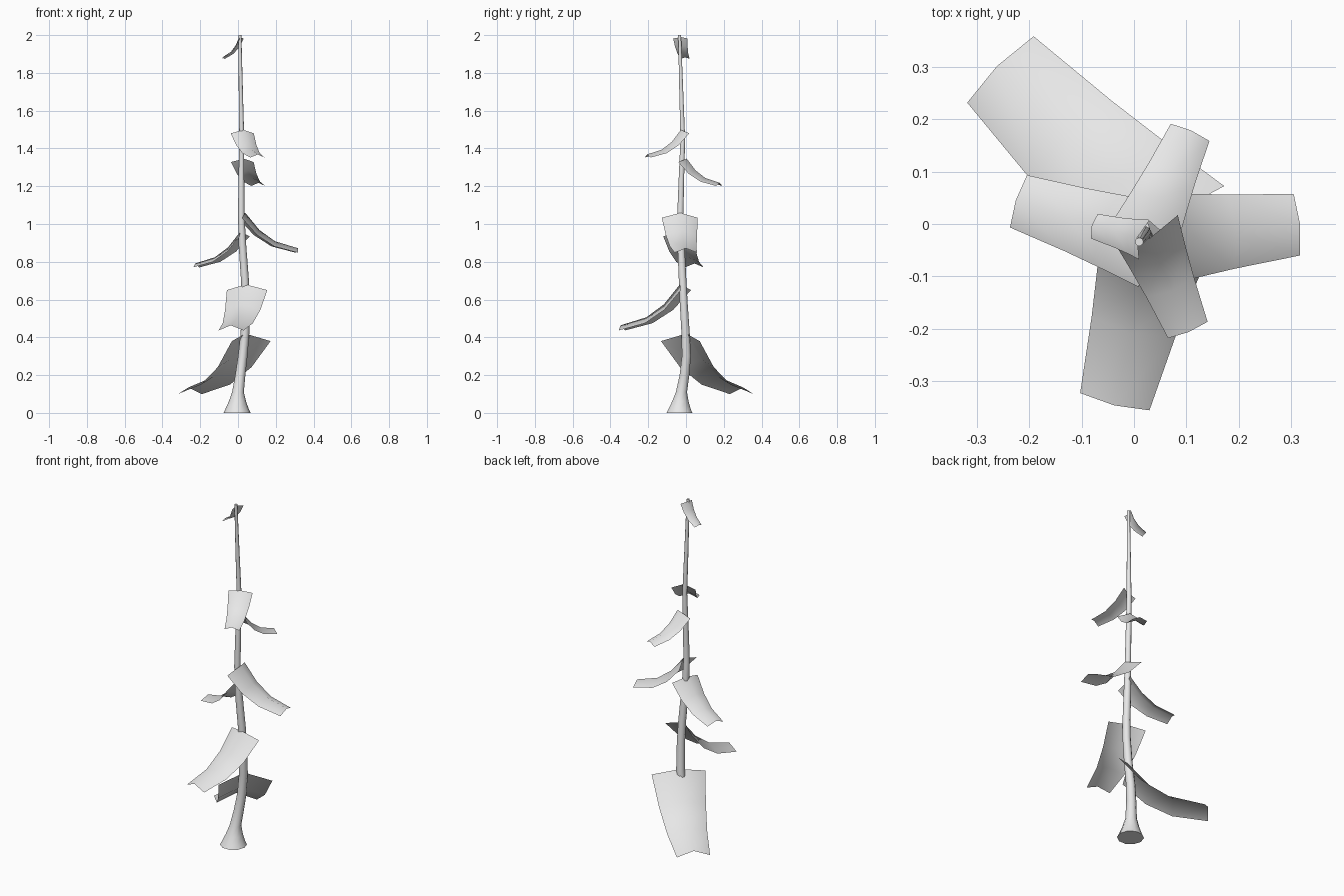
import bpy, bmesh, math
from mathutils import Vector, Matrix

cube = bpy.data.objects.get("Cube")
if cube:
    bpy.data.objects.remove(cube, do_unlink=True)

grey = bpy.data.materials.new("pale_grey")
grey.use_nodes = True
grey.diffuse_color = (0.8, 0.8, 0.8, 1)
grey.node_tree.nodes["Principled BSDF"].inputs["Base Color"].default_value = grey.diffuse_color


def add_object(name, bm):
    mesh = bpy.data.meshes.new(name)
    bm.to_mesh(mesh)
    bm.free()
    mesh.materials.append(grey)
    obj = bpy.data.objects.new(name, mesh)
    bpy.context.collection.objects.link(obj)
    for poly in mesh.polygons:
        poly.use_smooth = True
    return obj


def add_grid(bm, rows, closed=False):
    """Skin neighbouring rows of points with quads."""
    rows = [[bm.verts.new(p) for p in row] for row in rows]
    count = len(rows[0])
    for a, b in zip(rows, rows[1:]):
        for i in range(count if closed else count - 1):
            j = (i + 1) % count
            bm.faces.new((a[i], a[j], b[j], b[i]))
    return rows


# Stem: flared foot and slender, gently wandering stalk (x, y, z, radius)
STEM = [
    (-0.005, -0.035, 0.0, 0.072), (-0.005, -0.034, 0.02, 0.062),
    (-0.003, -0.03, 0.06, 0.046), (0.0, -0.024, 0.11, 0.031),
    (0.012, -0.008, 0.2, 0.027), (0.025, 0.002, 0.3, 0.025),
    (0.037, -0.002, 0.42, 0.023), (0.041, -0.012, 0.58, 0.022),
    (0.037, -0.018, 0.7, 0.021), (0.024, -0.026, 0.88, 0.02),
    (0.017, -0.03, 1.05, 0.017), (0.018, -0.024, 1.25, 0.015),
    (0.02, -0.017, 1.45, 0.013), (0.015, -0.025, 1.7, 0.011),
    (0.01, -0.034, 2.0, 0.008),
]
SIDES = 10
bm = bmesh.new()
rings = add_grid(bm, [
    [(x + r * math.cos(math.tau * k / SIDES), y + r * math.sin(math.tau * k / SIDES), z)
     for k in range(SIDES)] for x, y, z, r in STEM], closed=True)
bm.faces.new(rings[0][::-1])
bm.faces.new(rings[-1])
stem = add_object("stem", bm)
bpy.context.view_layer.objects.active = stem
stem.select_set(True)
bpy.ops.object.shade_smooth_by_angle(angle=math.radians(50))
stem.select_set(False)

# Leaf: drooping tapered strip with a raised midrib (reach, height, half width)
LEAF = [(0, 0, 0.315), (0.27, -0.3, 0.275), (0.58, -0.5, 0.235), (1, -0.61, 0.195)]


def add_leaf(name, root, heading, size, pitch=0):
    rows = []
    for i, (reach, height, half) in enumerate(LEAF):
        before, after = LEAF[max(i - 1, 0)], LEAF[min(i + 1, len(LEAF) - 1)]
        normal = Vector((before[1] - after[1], 0, after[0] - before[0])).normalized()
        centre = Vector((reach, 0, height))
        side = Vector((0, half, 0))
        rows.append([centre + side, centre + normal * half * 0.41, centre - side])
    bm = bmesh.new()
    add_grid(bm, rows)
    bm.transform(Matrix.Translation(root)
                 @ Matrix.Rotation(math.radians(heading), 4, "Z")
                 @ Matrix.Rotation(math.radians(pitch), 4, "Y")
                 @ Matrix.Scale(size, 4))
    bmesh.ops.recalc_face_normals(bm, faces=bm.faces)
    if sum(f.normal.z for f in bm.faces) < 0:
        bmesh.ops.reverse_faces(bm, faces=bm.faces)
    add_object(name, bm)


# Leaves spiral up the stem and shrink toward the tip
add_leaf("lowest_leaf", (0.07, -0.03, 0.38), 135, 0.46)
add_leaf("second_leaf", (0.048, 0.0, 0.65), 256, 0.35)
add_leaf("third_leaf", (0.036, -0.04, 0.935), 162, 0.27)
add_leaf("fourth_leaf", (0.01, -0.033, 1.033), 6, 0.303)
add_leaf("fifth_leaf", (0.023, -0.014, 1.328), 66, 0.207)
add_leaf("sixth_leaf", (0.0225, -0.0085, 1.48), -67.5, 0.21)
add_leaf("top_leaf", (0.02, -0.03, 1.982), 165, 0.125, 16)
